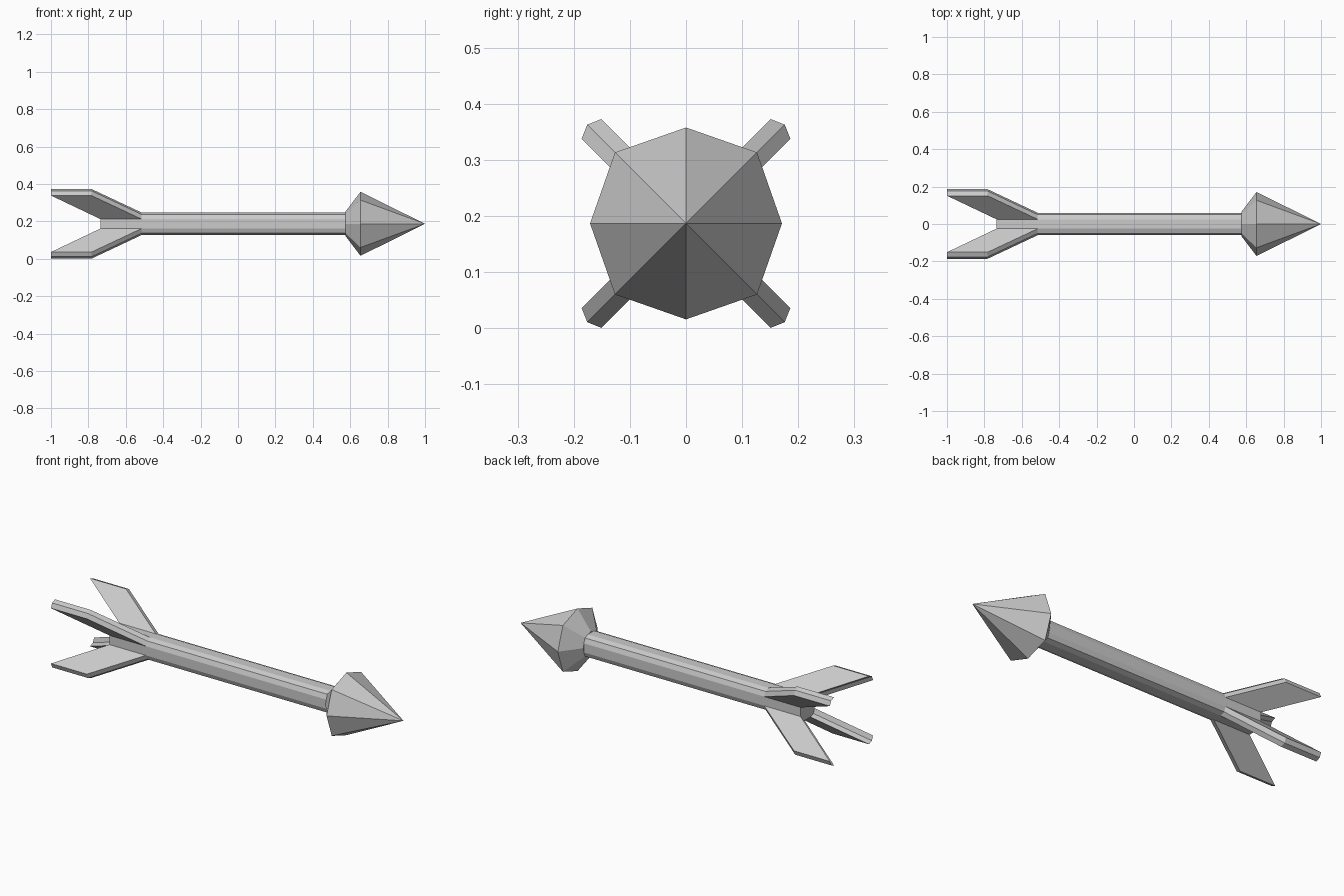
import bpy, bmesh
from math import cos, sin, pi

if "Cube" in bpy.data.objects:
    bpy.data.objects.remove(bpy.data.objects["Cube"])

AXIS_Z = 0.187  # height of the arrow's centre line


def loft(name, rings, tip=None):
    """Skin equal-sized point rings, closing each end with a cap or a tip."""
    bm = bmesh.new()
    loops = [[bm.verts.new((x, y, z + AXIS_Z)) for x, y, z in ring] for ring in rings]
    n = len(loops[0])
    for a, b in zip(loops, loops[1:]):
        for i in range(n):
            j = (i + 1) % n
            bm.faces.new((a[i], a[j], b[j], b[i]))
    bm.faces.new(loops[0])
    if tip is None:
        bm.faces.new(loops[-1])
    else:
        point = bm.verts.new((tip, 0, AXIS_Z))
        for i in range(n):
            bm.faces.new((loops[-1][i], loops[-1][(i + 1) % n], point))
    bmesh.ops.recalc_face_normals(bm, faces=bm.faces)
    mesh = bpy.data.meshes.new(name)
    bm.to_mesh(mesh)
    bm.free()
    obj = bpy.data.objects.new(name, mesh)
    bpy.context.collection.objects.link(obj)
    return obj


def turn(p, k):
    """Rotate a (y, z) point by k quarter turns."""
    y, z = p
    for _ in range(k):
        y, z = -z, y
    return y, z


# Corner profile shared by the shaft and the fins
corner = [(0.060, 0.025), (0.050, 0.050), (0.025, 0.060)]

# Shaft: twelve-sided section made of four corners
section = [turn(p, k) for k in range(4) for p in corner]
loft("shaft", [[(x, y, z) for y, z in section] for x in (-0.735, 0.58)])

# Head: eight-sided cone with a short flare behind it
def head_ring(x, r_axis, r_diag):
    return [(x, r * cos(i * pi / 4), r * sin(i * pi / 4))
            for i in range(8) for r in [r_diag if i % 2 else r_axis]]

loft("head", [head_ring(0.575, 0.066, 0.072), head_ring(0.655, 0.171, 0.179)], tip=1.0)

# Fins: each corner swept outwards and backwards
OUT = 0.126
for k in range(4):
    root, end = [], []
    for shift, x_front, x_back, ring in ((0, -0.515, -0.735, root),
                                         (OUT, -0.783, -1.0, end)):
        pts = [turn((y + shift, z + shift), k) for y, z in corner]
        ring += [(x_front, *p) for p in pts]
        ring += [(x_back, *p) for p in reversed(pts)]
    fin = loft(f"fin_{k + 1}", [root, end])
    # Split the folded end caps into clean flat faces
    bm = bmesh.new()
    bm.from_mesh(fin.data)
    caps = [f for f in bm.faces if len(f.verts) == 6]
    bmesh.ops.delete(bm, geom=caps, context='FACES_ONLY')
    bm.verts.ensure_lookup_table()
    for o in (0, 6):
        v = bm.verts
        bm.faces.new((v[o], v[o + 1], v[o + 4], v[o + 5]))
        bm.faces.new((v[o + 1], v[o + 2], v[o + 3], v[o + 4]))
    bmesh.ops.recalc_face_normals(bm, faces=bm.faces)
    bm.to_mesh(fin.data)
    bm.free()
